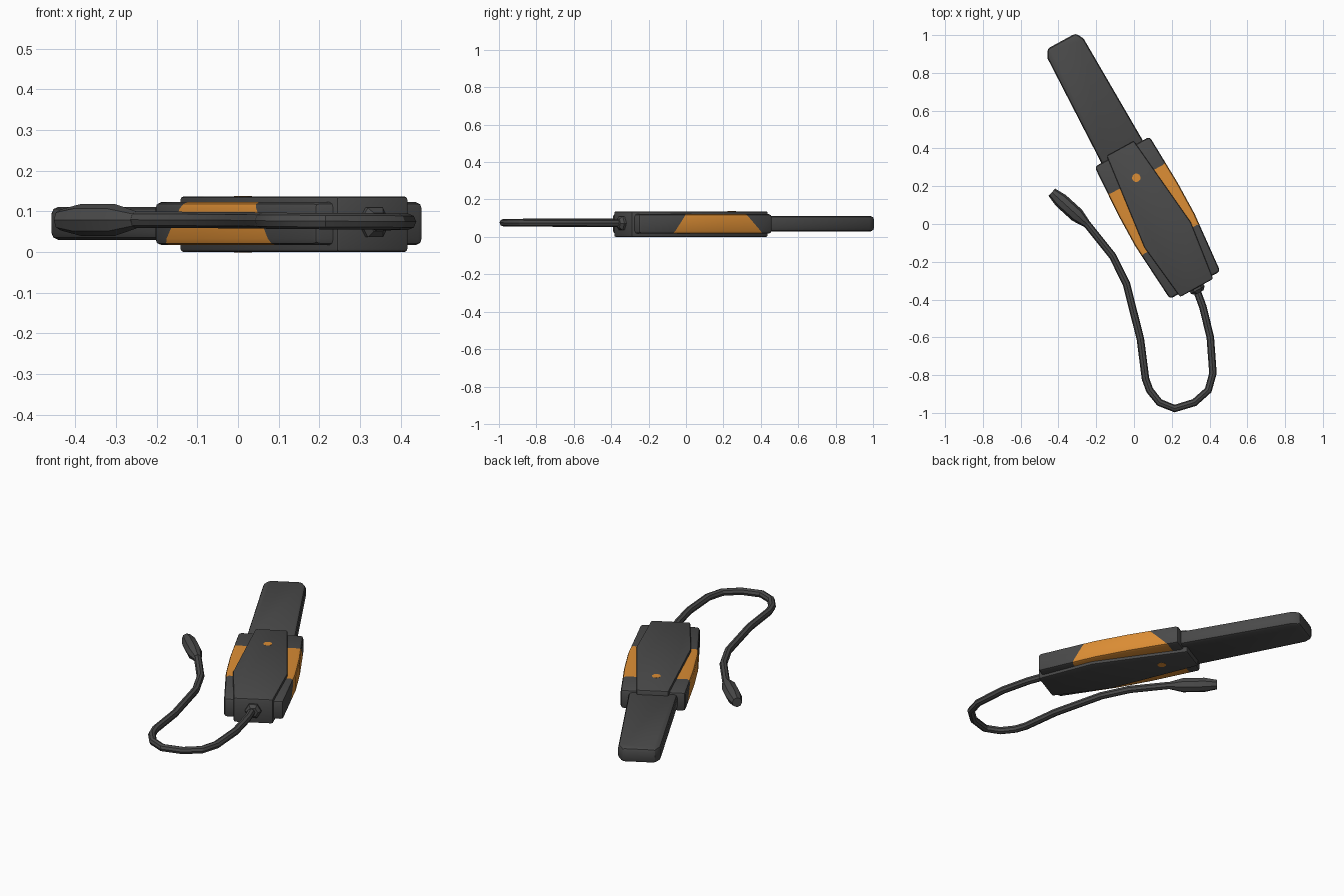
import bpy, bmesh, math
from mathutils import Vector, Matrix

if "Cube" in bpy.data.objects:
    bpy.data.objects.remove(bpy.data.objects["Cube"])

ANGLE = math.radians(28.7)
PLACE = Matrix.Translation((0.13, 0.03, 0)) @ Matrix.Rotation(ANGLE, 4, 'Z')


def material(name, rgb):
    m = bpy.data.materials.new(name)
    m.diffuse_color = (*rgb, 1)
    m.use_nodes = True
    m.node_tree.nodes["Principled BSDF"].inputs["Base Color"].default_value = m.diffuse_color
    return m


GREY = material("dark_grey", (0.068, 0.068, 0.068))
ORANGE = material("orange", (0.72, 0.27, 0.035))


def finish(bm, name, mats, matrix=None):
    bmesh.ops.recalc_face_normals(bm, faces=bm.faces)
    if matrix:
        bm.transform(matrix)
    me = bpy.data.meshes.new(name)
    bm.to_mesh(me)
    bm.free()
    for m in mats:
        me.materials.append(m)
    ob = bpy.data.objects.new(name, me)
    bpy.context.collection.objects.link(ob)
    bpy.context.view_layer.objects.active = ob
    ob.select_set(True)
    bpy.ops.object.shade_smooth_by_angle(angle=math.radians(30))
    ob.select_set(False)
    return ob


def slab(half_outline, z0, z1, bevel, segments):
    """Mirrored outline (half width, length position), extruded and bevelled."""
    bm = bmesh.new()
    pts = half_outline + [(-w, v) for w, v in reversed(half_outline)]
    face = bm.faces.new([bm.verts.new((w, v, z0)) for w, v in pts])
    ext = bmesh.ops.extrude_face_region(bm, geom=[face])
    bmesh.ops.translate(bm, vec=(0, 0, z1 - z0),
                        verts=[g for g in ext["geom"] if isinstance(g, bmesh.types.BMVert)])
    bmesh.ops.recalc_face_normals(bm, faces=bm.faces)
    sharp = [e for e in bm.edges if e.calc_face_angle(0) > 0.9]
    bmesh.ops.bevel(bm, geom=sharp, offset=bevel, segments=segments,
                    profile=0.5, affect='EDGES', clamp_overlap=True)
    return bm


def tube(path, radii, sides):
    """Round section swept along a path lying flat."""
    bm = bmesh.new()
    rings = []
    for i, p in enumerate(path):
        t = (path[min(i + 1, len(path) - 1)] - path[max(i - 1, 0)]).normalized()
        n = t.cross(Vector((0, 0, 1))).normalized()
        b = n.cross(t)
        rings.append([bm.verts.new(p + radii[i] * (n * math.cos(a) + b * math.sin(a)))
                      for a in (2 * math.pi * k / sides for k in range(sides))])
    for r, s in zip(rings, rings[1:]):
        for k in range(sides):
            bm.faces.new((r[k], r[(k + 1) % sides], s[(k + 1) % sides], s[k]))
    bm.faces.new(rings[0])
    bm.faces.new(rings[-1])
    return bm


# Central housing
finish(slab([(0.10, -0.42), (0.14, -0.10), (0.082, 0.422)], 0, 0.137, 0.009, 2),
       "central_housing", [GREY], PLACE)

# Side grips, with slanted orange panels
bm = slab([(0.152, -0.403), (0.179, -0.07), (0.179, 0.12), (0.166, 0.402)], 0.017, 0.123, 0.016, 2)
cuts = [(0.34, -1.0), (-0.20, 0.7)]           # position at the bottom, lean per height
for v, lean in cuts:
    bmesh.ops.bisect_plane(bm, geom=bm.verts[:] + bm.edges[:] + bm.faces[:],
                           plane_co=(0, v, 0.02), plane_no=Vector((0, 1, -lean)).normalized())
for f in bm.faces:
    c = f.calc_center_median()
    lo, hi = (v + lean * (c.z - 0.02) for v, lean in reversed(cuts))
    f.material_index = int(lo < c.y < hi)
finish(bm, "side_grips", [GREY, ORANGE], PLACE)

# Flat paddle
finish(slab([(0.126, 0.36), (0.109, 1.025), (0.086, 1.07)], 0.03, 0.111, 0.018, 2),
       "paddle", [GREY], PLACE)

# Indicator dots on top and underside
for name, z in (("top_indicator", 0.1365), ("bottom_indicator", 0.0)):
    bm = bmesh.new()
    bmesh.ops.create_cone(bm, cap_ends=True, segments=10, radius1=0.023, radius2=0.023, depth=0.002,
                          matrix=Matrix.Translation((0, 0.245, z)))
    finish(bm, name, [ORANGE], PLACE)

# Strain relief where the cable leaves the housing
relief = [Vector((0, v, 0.073)) for v in (-0.40, -0.432, -0.448)]
finish(tube(relief, [0.042, 0.042, 0.026], 6), "strain_relief", [GREY], PLACE)

# Cable
route = [(0.33, -0.345), (0.365, -0.44), (0.404, -0.60), (0.418, -0.79), (0.393, -0.88),
         (0.32, -0.945), (0.215, -0.977), (0.135, -0.945), (0.083, -0.88), (0.061, -0.82),
         (0.034, -0.61), (-0.04, -0.317), (-0.113, -0.17), (-0.245, -0.005), (-0.29, 0.035)]
n = len(route) - 1
cable = [Vector((x, y, 0.073 + 0.007 * i / n)) for i, (x, y) in enumerate(route)]
finish(tube(cable, [0.02] * (n + 1), 8), "cable", [GREY])

# Plug at the cable end
start, end = Vector((-0.25, 0.0, 0.079)), Vector((-0.435, 0.168, 0.079))
plug = [start.lerp(end, t) for t in (0, 0.28, 0.74, 1)]
finish(tube(plug, [0.021, 0.039, 0.039, 0.026], 8), "plug", [GREY])
